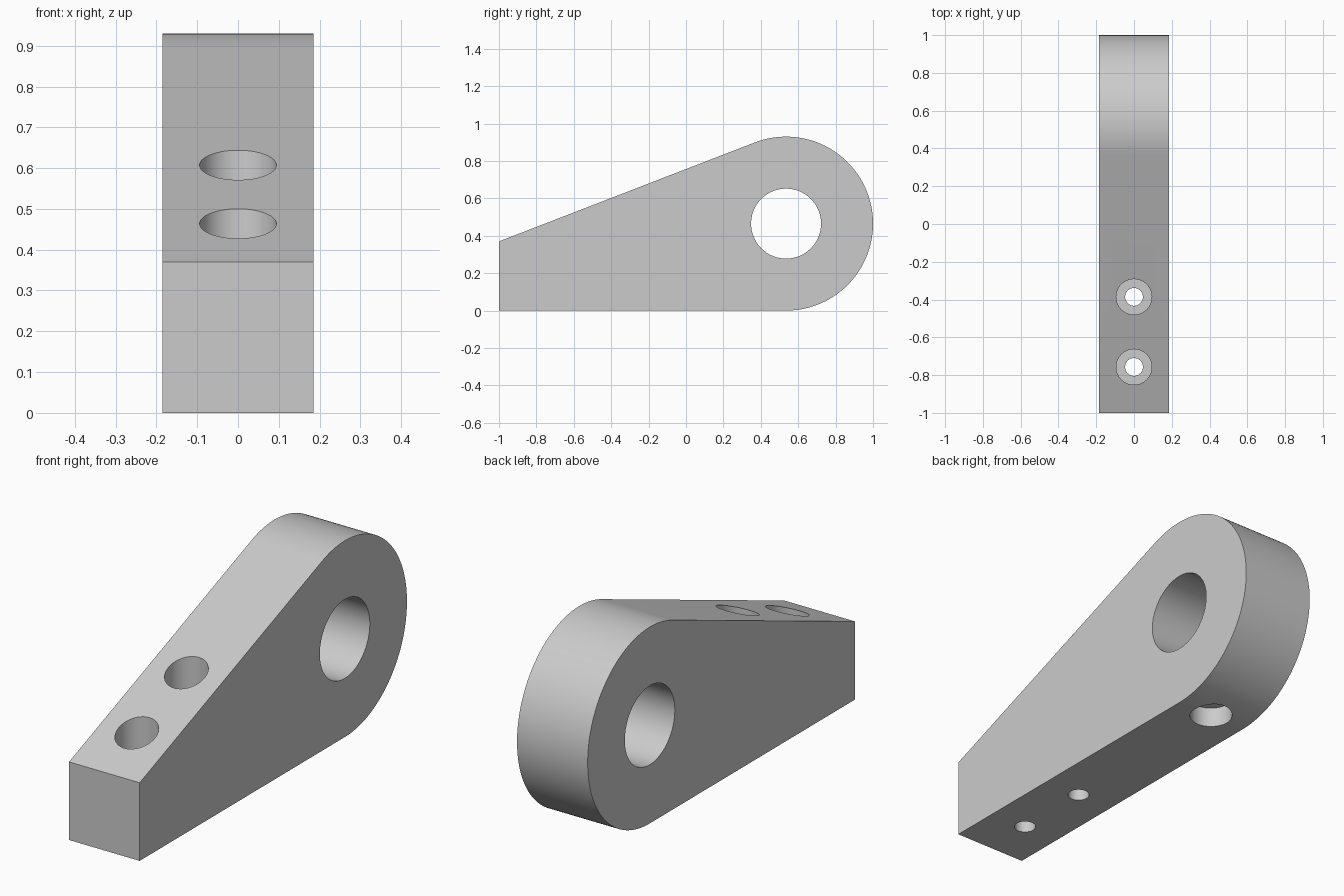
import bpy
import bmesh
from math import asin, atan2, cos, hypot, pi, sin
from mathutils import Matrix, Vector

if "Cube" in bpy.data.objects:
    bpy.data.objects.remove(bpy.data.objects["Cube"], do_unlink=True)

WIDTH = 0.37            # thickness along x
RADIUS = 0.465          # rounded end
EYE_Y, EYE_Z = 0.535, 0.465
FRONT_Z = 0.37          # height of the front end

grey = bpy.data.materials.new("Plain grey")
grey.use_nodes = True
colour = (0.6, 0.6, 0.6, 1)
grey.diffuse_color = colour
grey.node_tree.nodes["Principled BSDF"].inputs["Base Color"].default_value = colour


def make_object(name, bm):
    bmesh.ops.recalc_face_normals(bm, faces=bm.faces)
    mesh = bpy.data.meshes.new(name)
    bm.to_mesh(mesh)
    bm.free()
    mesh.materials.append(grey)
    obj = bpy.data.objects.new(name, mesh)
    bpy.context.collection.objects.link(obj)
    return obj


def drill(target, name, start, end, radius):
    """Cut a round hole between two points."""
    start, end = Vector(start), Vector(end)
    axis = end - start
    turn = Vector((0, 0, 1)).rotation_difference(axis).to_matrix().to_4x4()
    bm = bmesh.new()
    bmesh.ops.create_cone(bm, cap_ends=True, segments=96, radius1=radius,
                          radius2=radius, depth=axis.length,
                          matrix=Matrix.Translation((start + end) / 2) @ turn)
    cutter = make_object(name, bm)
    cutter.hide_render = True
    mod = target.modifiers.new(name, "BOOLEAN")
    mod.operation = "DIFFERENCE"
    mod.solver = "EXACT"
    mod.object = cutter
    bpy.context.view_layer.objects.active = target
    bpy.ops.object.modifier_apply(modifier=mod.name)
    bpy.data.objects.remove(cutter, do_unlink=True)


# Side profile: tapered arm running tangentially into a round eye
run, rise = EYE_Y + 1, EYE_Z - FRONT_Z
slope = atan2(rise, run) + asin(RADIUS / hypot(run, rise))
a0, a1, steps = -pi / 2, pi / 2 + slope, 96
profile = [(-1, FRONT_Z), (-1, 0)]
for i in range(steps + 1):
    a = a0 + (a1 - a0) * i / steps
    profile.append((EYE_Y + RADIUS * cos(a), EYE_Z + RADIUS * sin(a)))

bm = bmesh.new()
side = bm.faces.new([bm.verts.new((-WIDTH / 2, y, z)) for y, z in profile])
extruded = bmesh.ops.extrude_face_region(bm, geom=[side])["geom"]
bmesh.ops.translate(bm, vec=(WIDTH, 0, 0),
                    verts=[v for v in extruded if isinstance(v, bmesh.types.BMVert)])
bracket = make_object("lever_bracket", bm)

# Cross bore through the eye
drill(bracket, "eye_bore", (-1, EYE_Y, EYE_Z), (1, EYE_Y, EYE_Z), 0.187)

# Counterbored bolt holes through the arm
for y in (-0.757, -0.386):
    drill(bracket, "bolt_hole", (0, y, -1), (0, y, 1), 0.047)
    drill(bracket, "bolt_counterbore", (0, y, 0.186), (0, y, 1), 0.094)

# Blind socket under the eye
drill(bracket, "blind_socket", (0, EYE_Y, -0.2), (0, EYE_Y, 0.094), 0.094)

bpy.ops.object.select_all(action="DESELECT")
bracket.select_set(True)
bpy.context.view_layer.objects.active = bracket
bpy.ops.object.shade_smooth_by_angle(angle=pi / 6)
